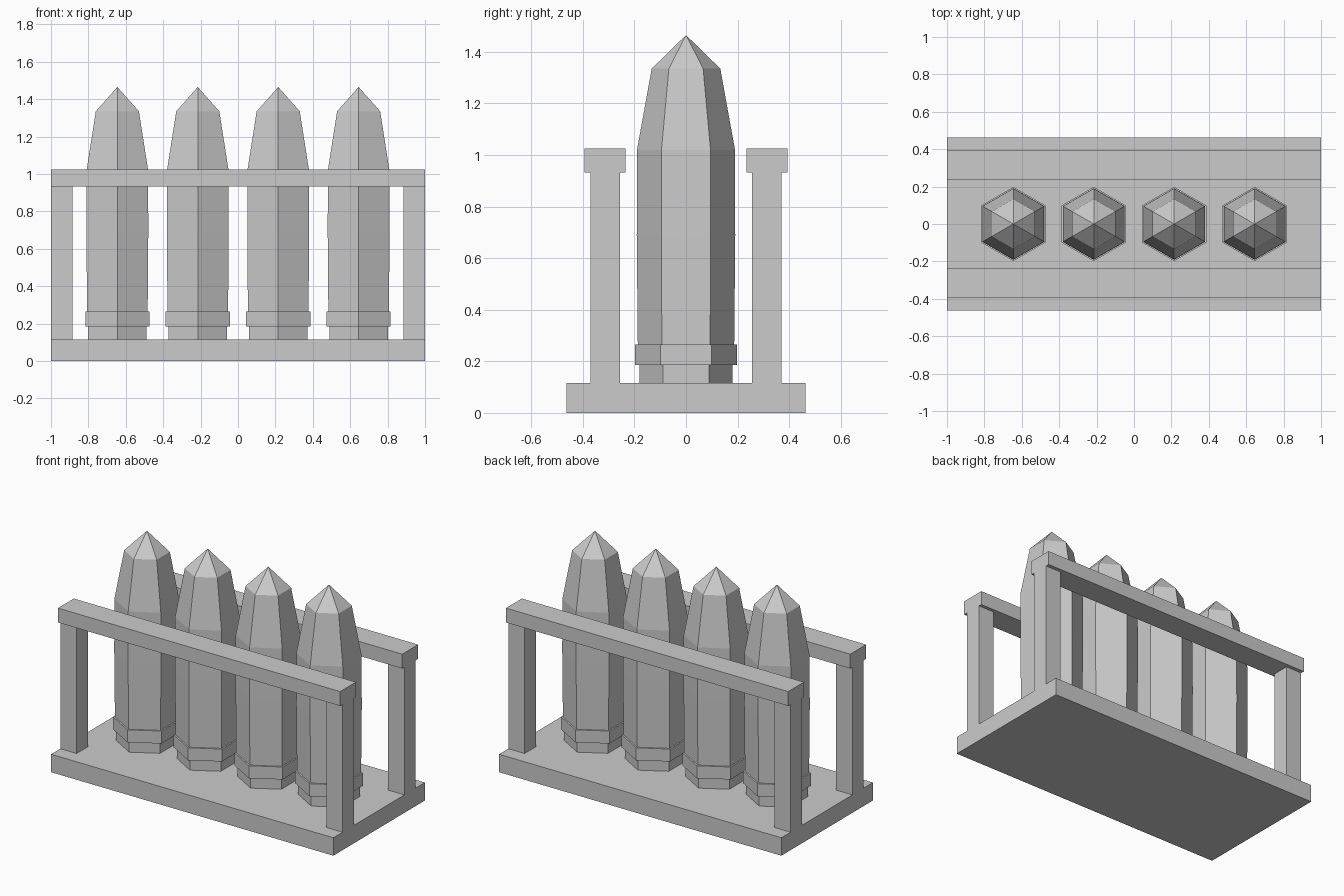
import bpy, bmesh, math

if "Cube" in bpy.data.objects:
    bpy.data.objects.remove(bpy.data.objects["Cube"])

grey = bpy.data.materials.new("plain grey")
grey.diffuse_color = (0.6, 0.6, 0.6, 1)
grey.use_nodes = True
grey.node_tree.nodes["Principled BSDF"].inputs["Base Color"].default_value = grey.diffuse_color


def finish(name, bm):
    bmesh.ops.recalc_face_normals(bm, faces=bm.faces)
    me = bpy.data.meshes.new(name)
    bm.to_mesh(me)
    bm.free()
    me.materials.append(grey)
    ob = bpy.data.objects.new(name, me)
    bpy.context.collection.objects.link(ob)
    return ob


def box(name, x0, x1, y0, y1, z0, z1):
    bm = bmesh.new()
    bmesh.ops.create_cube(bm, size=1)
    for v in bm.verts:
        v.co = (x0 if v.co.x < 0 else x1,
                y0 if v.co.y < 0 else y1,
                z0 if v.co.z < 0 else z1)
    return finish(name, bm)


def hex_spike(name, cx, profile):
    # six-sided lathe of (radius, height) points, corners facing +y and -y
    bm = bmesh.new()
    rings = []
    for r, z in profile:
        rings.append([bm.verts.new((cx + r * math.cos(math.radians(30 + 60 * i)),
                                    r * math.sin(math.radians(30 + 60 * i)), z))
                      for i in range(6)])
    for a, b in zip(rings, rings[1:]):
        for i in range(6):
            j = (i + 1) % 6
            bm.faces.new((a[i], a[j], b[j], b[i]))
    bm.faces.new(rings[0])
    tip = bm.verts.new((cx, 0, 1.465))
    for i in range(6):
        bm.faces.new((rings[-1][i], rings[-1][(i + 1) % 6], tip))
    return finish(name, bm)


# base slab
box("base", -1, 1, -0.463, 0.463, 0, 0.115)

# rails and their corner posts
for side, s in (("front", -1), ("back", 1)):
    ys = sorted((s * 0.234, s * 0.394))
    box(side + "_rail", -1, 1, *ys, 0.933, 1.025)
    ys = sorted((s * 0.256, s * 0.37))
    box(side + "_left_post", -1, -0.885, *ys, 0.115, 0.933)
    box(side + "_right_post", 0.885, 1, *ys, 0.115, 0.933)

# four pointed shells: foot, band, body, taper, tip
PROFILE = [(0.18, 0.115), (0.18, 0.185), (0.198, 0.185), (0.198, 0.265),
           (0.187, 0.265), (0.191, 0.69), (0.19, 1.02), (0.133, 1.335)]
for n in range(4):
    hex_spike(f"shell_{n + 1}", -0.645 + 0.43 * n, PROFILE)
